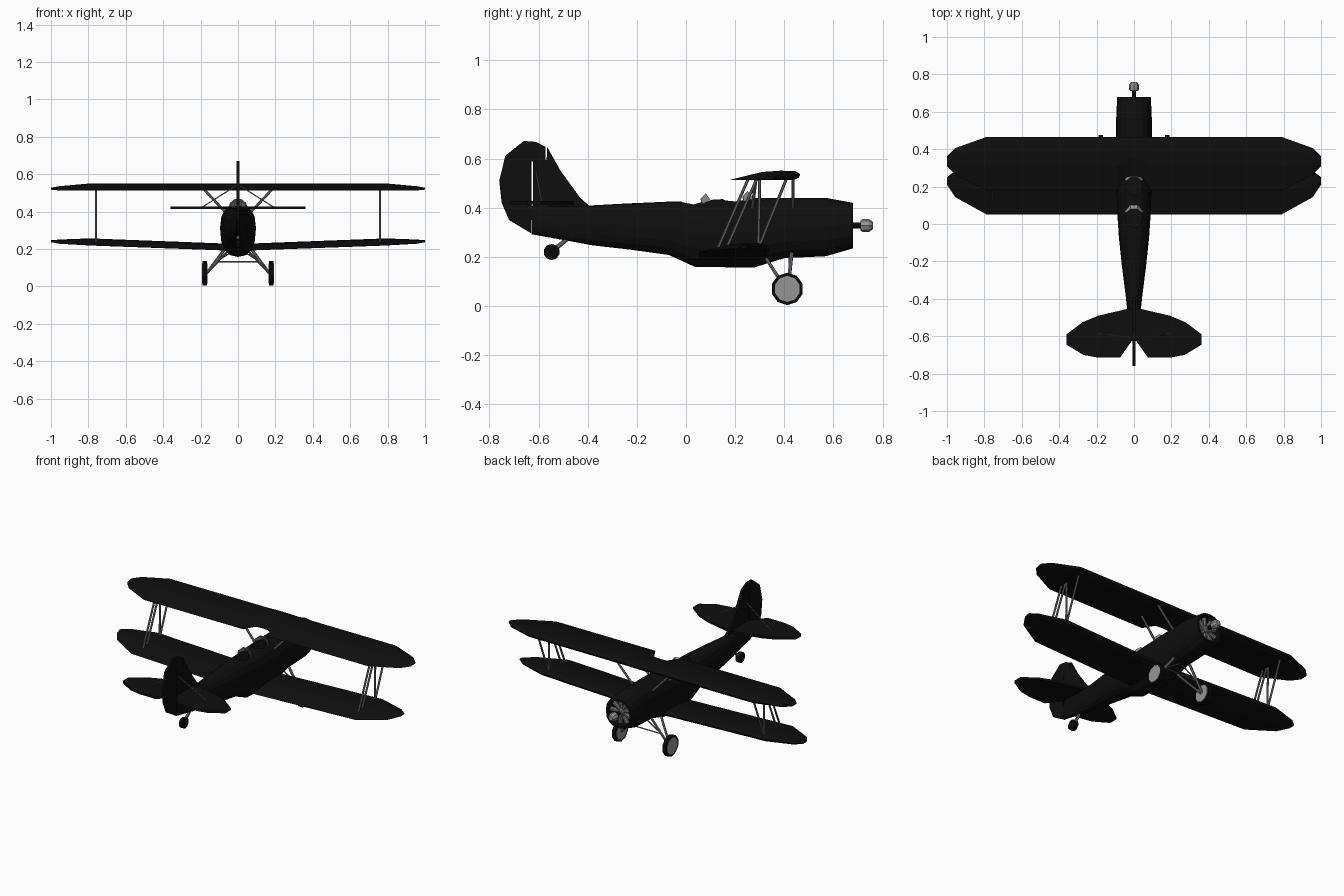
import bpy, bmesh, math
from mathutils import Vector

if "Cube" in bpy.data.objects:
    bpy.data.objects.remove(bpy.data.objects["Cube"])


def mat(name, v):
    m = bpy.data.materials.new(name)
    m.diffuse_color = (v, v, v, 1)
    m.use_nodes = True
    m.node_tree.nodes["Principled BSDF"].inputs["Base Color"].default_value = m.diffuse_color
    return m


BLACK = mat("black paint", 0.0045)
RUBBER = mat("tyre black", 0.003)
METAL = mat("light metal", 0.30)
STEEL = mat("strut grey", 0.17)


def finish(name, bm, m):
    bmesh.ops.recalc_face_normals(bm, faces=bm.faces)
    me = bpy.data.meshes.new(name)
    bm.to_mesh(me)
    bm.free()
    ob = bpy.data.objects.new(name, me)
    bpy.context.collection.objects.link(ob)
    me.materials.append(m)
    return ob


def loft(name, rings, m):
    """Skin a list of closed rings and cap both ends."""
    bm = bmesh.new()
    vs = [[bm.verts.new(p) for p in r] for r in rings]
    n = len(vs[0])
    for a, b in zip(vs, vs[1:]):
        for i in range(n):
            j = (i + 1) % n
            bm.faces.new((a[i], a[j], b[j], b[i]))
    bm.faces.new(vs[0])
    bm.faces.new(vs[-1][::-1])
    return finish(name, bm, m)


def rod(name, a, b, r, m, r2=None, n=6):
    """Straight bar between two points."""
    a, b = Vector(a), Vector(b)
    q = (b - a).to_track_quat('Z', 'Y')
    r2 = r if r2 is None else r2
    ring = lambda c, s: [c + q @ Vector((s * math.cos(2 * math.pi * (i + .5) / n),
                                         s * math.sin(2 * math.pi * (i + .5) / n), 0)) for i in range(n)]
    return loft(name, [ring(a, r), ring(b, r2)], m)


def plate(name, pts, t, m, place):
    """Flat outline thickened both ways; place maps (u, v, w) to a point."""
    return loft(name, [[place(u, v, w) for u, v in pts] for w in (-t, t)], m)


# Fuselage: y, half width, top, bottom, scale
def section(y, w, top, bot, s=1.0, n=16):
    c, h = (top + bot) / 2, (top - bot) / 2
    pts = []
    for i in range(n):
        a = 2 * math.pi * i / n
        ca, sa = math.cos(a), math.sin(a)
        k = 0.85
        pts.append((s * w * math.copysign(abs(ca) ** k, ca), y,
                    c + s * h * math.copysign(abs(sa) ** k, sa)))
    return pts


hull = [(-.628, .008, .41, .292), (-.46, .036, .41, .262), (-.38, .045, .41, .247),
        (-.23, .064, .418, .23), (-.07, .081, .425, .208), (.035, .088, .428, .16),
        (.16, .093, .436, .158), (.28, .095, .44, .158), (.40, .095, .44, .195),
        (.57, .095, .44, .203), (.68, .09, .42, .235), (.68, .09, .42, .235, .86),
        (.62, .09, .42, .235, .86)]
fuselage = loft("fuselage", [section(*h) for h in hull], BLACK)

# Open cockpits with windshields
for k, (y, z, w) in enumerate(((.03, .43, .045), (.20, .44, .045))):
    ring = lambda h: [(w * math.cos(math.pi * i / 6), y + .05 * math.sin(math.pi * i / 6), h)
                      for i in range(12)]
    cut = loft("cockpit_cutter", [ring(.375), ring(.5)], BLACK)
    cut.hide_render = True
    cut.hide_viewport = True
    cut.display_type = 'WIRE'
    mod = fuselage.modifiers.new("cockpit", 'BOOLEAN')
    mod.object = cut
    mod.solver = 'EXACT'
    y0 = y + .045
    bm = bmesh.new()
    base = [bm.verts.new((x, y0 + d, z - .012)) for x, d in ((-.05, -.01), (-.02, .035), (.02, .035), (.05, -.01))]
    tops = [bm.verts.new((x, y0 + d, z + h)) for x, d, h in
            ((-.042, -.014, .008), (-.018, .006, .028), (.018, .006, .028), (.042, -.014, .008))]
    for i in range(3):
        bm.faces.new((base[i], base[i + 1], tops[i + 1], tops[i]))
    ws = finish("windshield", bm, METAL)
    ws.modifiers.new("thick", 'SOLIDIFY').thickness = .004

# Wings: airfoil as fraction of chord from trailing edge, height fraction
FOIL = [(0, 0), (.45, .85), (.72, 1), (.92, .95), (1, .6), (.97, .22), (.88, 0), (.45, -.03)]


def wing(name, stations):
    st = [(-s[0],) + s[1:] for s in reversed(stations) if s[0] > 0] + stations
    rings = [[(x, te + f * (le - te), z + g * t) for f, g in FOIL] for x, le, te, z, t in st]
    return loft(name, rings, BLACK)


# x, leading edge, trailing edge, base height, thickness
wing("upper_wing", [(0, .465, .255, .514, .036), (.05, .465, .25, .514, .036), (.09, .465, .18, .514, .037),
                    (.79, .465, .18, .514, .037), (.955, .406, .262, .514, .022), (1, .362, .31, .518, .010)])
wing("lower_wing", [(0, .335, .052, .194, .036), (.08, .335, .052, .194, .036),
                    (.79, .335, .052, .220, .037), (.955, .285, .143, .229, .022), (1, .25, .21, .237, .010)])

# Tail: fin, rudder and tailplane
side = lambda u, v, w: (w, u, v)
plate("fin", [(-.39, .405), (-.43, .44), (-.51, .55), (-.565, .648), (-.567, .594), (-.623, .594), (-.623, .40)],
      .007, BLACK, side)
plate("rudder", [(-.572, .648), (-.61, .668), (-.66, .672), (-.735, .612), (-.76, .51), (-.75, .42),
                 (-.72, .35), (-.63, .296), (-.628, .589), (-.572, .589)], .007, BLACK, side)
half = [(.04, -.455), (.19, -.49), (.275, -.525), (.362, -.59), (.362, -.645), (.27, -.70),
        (.19, -.715), (.075, -.715), (.012, -.625)]
plate("tailplane", half + [(-x, y) for x, y in reversed(half)], .007, BLACK, lambda u, v, w: (u, v, .42 + w))

# Radial engine, shaft and hub
for i in range(9):
    a = 2 * math.pi * i / 9
    d = Vector((math.cos(a), 0, math.sin(a)))
    c = Vector((0, .645, .328))
    rod("engine_cylinder", c + d * .02, c + d * .074, .012, STEEL, .015, 8)
rod("crankcase", (0, .62, .328), (0, .675, .328), .032, STEEL, .022, 10)
rod("propeller_shaft", (0, .67, .328), (0, .72, .328), .013, BLACK, n=8)
loft("propeller_hub", [[(r * math.cos(math.pi * i / 4), y, .328 + r * math.sin(math.pi * i / 4)) for i in range(8)]
                       for y, r in ((.71, .02), (.718, .026), (.745, .026), (.76, .015))], METAL)

for s in (-1, 1):
    # Struts between the wings
    for y0, y1 in ((.295, .41), (.295, .30), (.165, .29), (.13, .255)):
        rod("wing_strut", (s * .76, y0, .235), (s * .76, y1, .522), .006, STEEL)
    # Struts carrying the upper wing
    for y0, y1 in ((.435, .435), (.27, .285)):
        rod("centre_strut", (s * .07, y0, .40), (s * .185, y1, .522), .007, STEEL)
    # Tail bracing wire
    rod("tail_wire", (0, -.61, .545), (s * .19, -.587, .425), .003, STEEL)
    # Main gear
    rod("gear_leg_front", (s * .06, .43, .215), (s * .166, .415, .072), .008, STEEL)
    rod("gear_leg_rear", (s * .05, .325, .195), (s * .166, .405, .072), .007, STEEL)
    rod("gear_brace", (0, .42, .205), (s * .12, .42, .132), .004, STEEL)
    rod("wheel_tyre", (s * .166, .412, .07), (s * .190, .412, .07), .066, RUBBER, n=10)
    rod("wheel_disc", (s * .164, .412, .07), (s * .192, .412, .07), .053, METAL, n=10)
rod("gear_crossbar", (-.12, .42, .132), (.12, .42, .132), .004, STEEL)

# Tail wheel
rod("tail_leg", (0, -.485, .272), (0, -.545, .222), .009, STEEL)
rod("tail_wheel", (-.012, -.547, .22), (.012, -.547, .22), .033, RUBBER, n=10)
